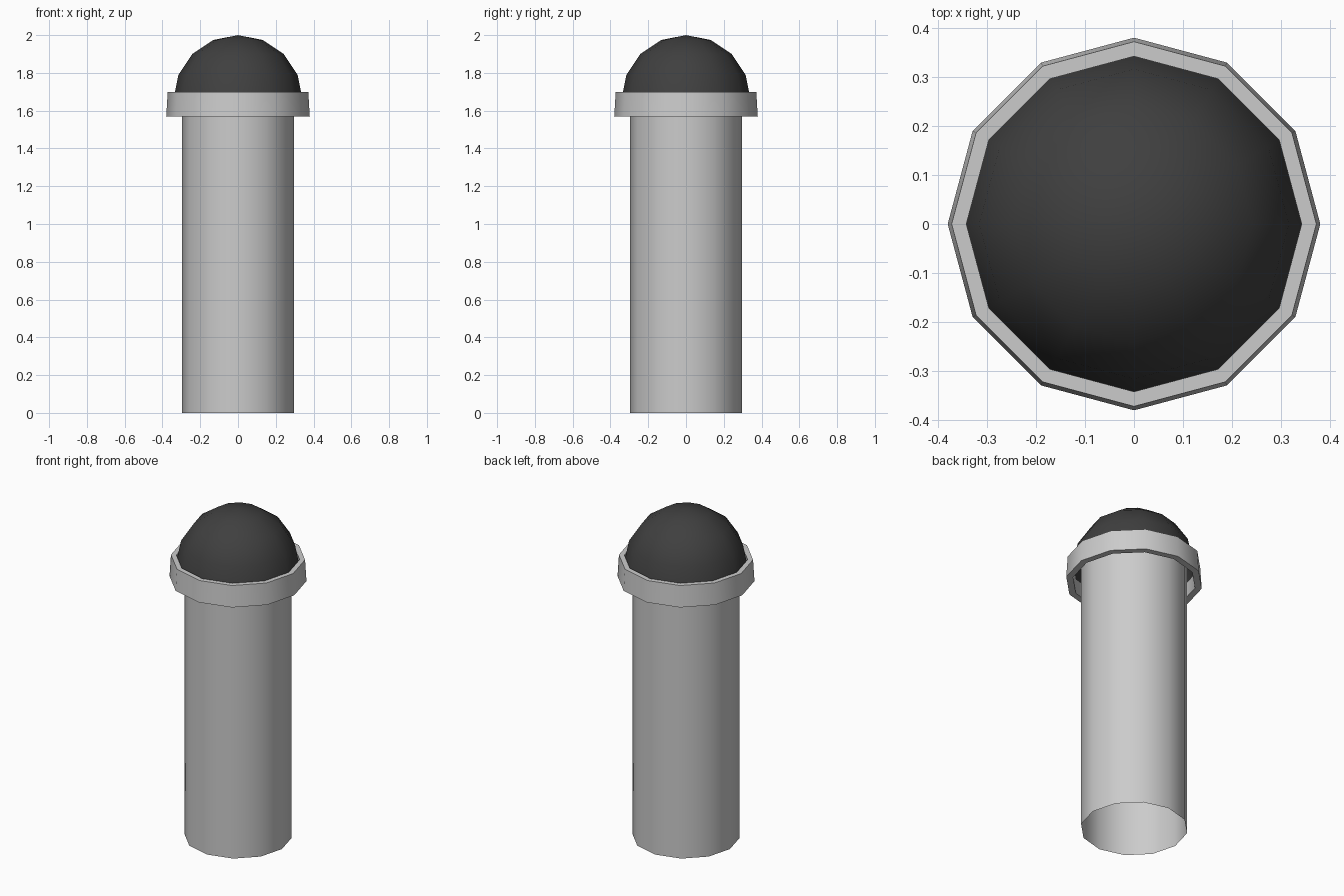
import bpy
import bmesh
from math import sin, cos, pi, radians

if "Cube" in bpy.data.objects:
    bpy.data.objects.remove(bpy.data.objects["Cube"])

SIDES = 12


def lathe(name, profile, closed=False):
    """Revolve (radius, z) points around z; a radius of 0 becomes a pole."""
    bm = bmesh.new()
    rings = []
    for r, z in profile:
        if r == 0:
            rings.append([bm.verts.new((0, 0, z))] * SIDES)
        else:
            rings.append([bm.verts.new((r * cos(2 * pi * i / SIDES),
                                        r * sin(2 * pi * i / SIDES), z))
                          for i in range(SIDES)])
    pairs = list(zip(rings, rings[1:]))
    if closed:
        pairs.append((rings[-1], rings[0]))
    for a, b in pairs:
        for i in range(SIDES):
            j = (i + 1) % SIDES
            quad = (a[i], a[j], b[j], b[i])
            bm.faces.new(list(dict.fromkeys(quad)))
    mesh = bpy.data.meshes.new(name)
    bm.to_mesh(mesh)
    bm.free()
    obj = bpy.data.objects.new(name, mesh)
    bpy.context.collection.objects.link(obj)
    bpy.ops.object.select_all(action='DESELECT')
    obj.select_set(True)
    bpy.context.view_layer.objects.active = obj
    bpy.ops.object.shade_smooth_by_angle(angle=radians(40))
    return obj


# Post: hollow tube, open at the bottom
lathe("post", [(0.297, 0), (0.297, 1.70)])

# Collar: slightly tapered band standing clear of the post
lathe("collar", [(0.38, 1.57), (0.372, 1.70), (0.342, 1.70), (0.342, 1.57)],
      closed=True)

# Cap: dark dome seated inside the collar
R = 0.342
dome = lathe("cap", [(R * cos(k * pi / 8), 2 - R + R * sin(k * pi / 8))
                     for k in range(4)] + [(0, 2.0)])
dark = bpy.data.materials.new("dark_cap")
dark.diffuse_color = (0.05, 0.05, 0.05, 1)
dark.use_nodes = True
dark.node_tree.nodes["Principled BSDF"].inputs["Base Color"].default_value = dark.diffuse_color
dome.data.materials.append(dark)
